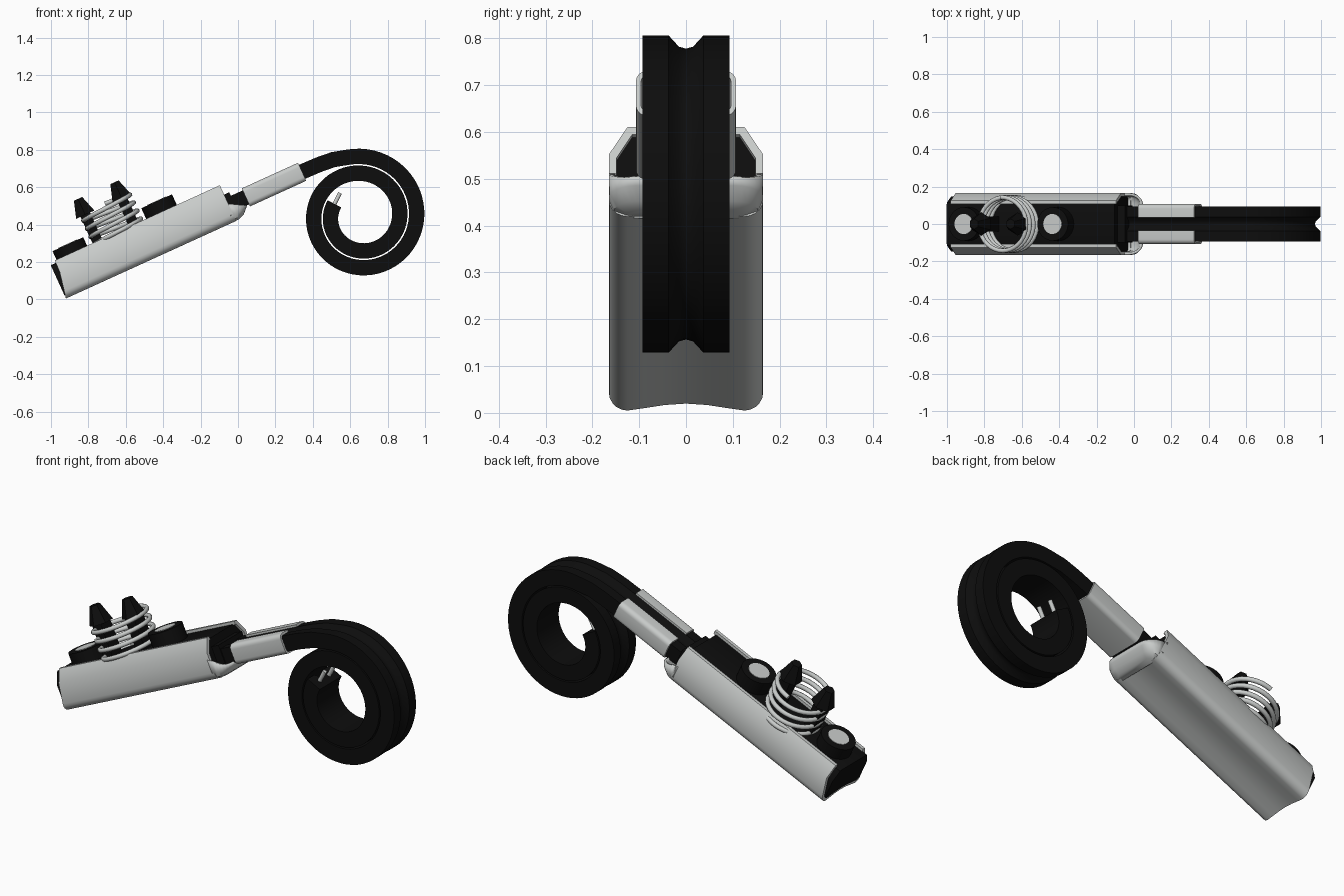
import bpy, bmesh, math
from mathutils import Matrix, Vector

cube = bpy.data.objects.get("Cube")
if cube:
    bpy.data.objects.remove(cube, do_unlink=True)

TILT = math.radians(24.5)
# Slanted frame: u runs along the body, v rises out of it
BODY = Matrix.Translation((-0.92, 0, 0.005)) @ Matrix.Rotation(-TILT, 4, 'Y')


def material(name, color):
    m = bpy.data.materials.new(name)
    m.use_nodes = True
    m.diffuse_color = color
    m.node_tree.nodes["Principled BSDF"].inputs["Base Color"].default_value = color
    return m


BLACK = material("black rubber", (0.004, 0.004, 0.004, 1))
GREY = material("pale grey metal", (0.58, 0.6, 0.59, 1))


def finish(name, bm, mat, matrix=BODY, angle=35):
    bmesh.ops.recalc_face_normals(bm, faces=bm.faces)
    me = bpy.data.meshes.new(name)
    bm.to_mesh(me)
    bm.free()
    me.transform(matrix)
    me.materials.append(mat)
    ob = bpy.data.objects.new(name, me)
    bpy.context.collection.objects.link(ob)
    bpy.ops.object.select_all(action='DESELECT')
    ob.select_set(True)
    bpy.context.view_layer.objects.active = ob
    bpy.ops.object.shade_smooth_by_angle(angle=math.radians(angle))
    return ob


def loft(name, rings, mat, matrix=BODY, angle=35):
    """Skin closed rings of points and cap both ends."""
    bm = bmesh.new()
    vs = [[bm.verts.new(p) for p in r] for r in rings]
    n = len(rings[0])
    for a, b in zip(vs, vs[1:]):
        for i in range(n):
            j = (i + 1) % n
            bm.faces.new((a[i], a[j], b[j], b[i]))
    bm.faces.new(vs[0])
    bm.faces.new(vs[-1])
    return finish(name, bm, mat, matrix, angle)


def mirrored(half):
    """Complete a (y, v) half section, listed from the +y side to y = 0."""
    return half + [(-y, v) for y, v in reversed(half) if y > 0]


def cylinder(name, u, v0, v1, r0, r1, mat, sides=32, y=0):
    bm = bmesh.new()
    m = Matrix.Translation((u, y, (v0 + v1) / 2))
    bmesh.ops.create_cone(bm, cap_ends=True, segments=sides, radius1=r0,
                          radius2=r1, depth=v1 - v0, matrix=m)
    return finish(name, bm, mat)


def box(name, u, y, v, mat):
    bm = bmesh.new()
    size = Matrix.Diagonal((u[1] - u[0], y[1] - y[0], v[1] - v[0], 1))
    mid = Matrix.Translation((sum(u) / 2, sum(y) / 2, sum(v) / 2))
    bmesh.ops.create_cube(bm, size=1, matrix=mid @ size)
    return finish(name, bm, mat)


def arc(cy, cv, r, a0, a1, n=5):
    return [(cy + r * math.cos(math.radians(a0 + (a1 - a0) * i / n)),
             cv + r * math.sin(math.radians(a0 + (a1 - a0) * i / n)))
            for i in range(n + 1)]


# Metal channel with folded lips and a hollowed underside
outer = [(0.107, 0.21), (0.125, 0.21), (0.165, 0.145)] + arc(0.125, 0.04, 0.04, 0, -90)
outer += [(0.09, 0.005), (0.045, 0.012), (0, 0.015)]
inner = [(0.107, 0.192), (0.115, 0.192), (0.148, 0.138)] + arc(0.123, 0.043, 0.025, 0, -90)
inner += [(0.09, 0.023), (0.045, 0.03), (0, 0.033)]
section = mirrored(outer) + mirrored(inner)[::-1]
loft("channel", [[(0.2 * min(v, 0.15), y, v) for y, v in section],
                 [(1.0, y, v) for y, v in section]], GREY)

# Rubber core inside the channel
core = mirrored([(0.105, 0.196)] + inner[1:])
loft("channel_core", [[(u, y, v) for y, v in core] for u in (0.0, 0.985)], BLACK)

# Rounded tongue closing the lower end of the channel
def tongue_ring(end, w, r, v=None):
    corner = arc(end - r, w - r, r, 90, 0, 6)
    half = [(0.985, w)] + corner
    pts = half + [(u, -y) for u, y in reversed(half)]
    return [(u, y, 0.11 - 0.58 * (u - 0.985) if v is None else v) for u, y in pts]


bm = bmesh.new()
rings = [tongue_ring(1.02, 0.125, 0.03, 0.002), tongue_ring(1.05, 0.154, 0.05, 0.013),
         tongue_ring(1.075, 0.165, 0.06, 0.038), tongue_ring(1.088, 0.165, 0.065)]
vs = [[bm.verts.new(p) for p in r] for r in rings]
bm.faces.new(vs[0])
for a, b in zip(vs, vs[1:]):
    for i in range(len(a) - 1):
        bm.faces.new((a[i], a[i + 1], b[i + 1], b[i]))
tongue = finish("channel_tongue", bm, GREY)
mod = tongue.modifiers.new("thickness", 'SOLIDIFY')
mod.thickness = 0.014
mod.offset = -1

# Neck joining the channel core to the strap
box("neck", (0.97, 1.03), (-0.1, 0.1), (0.06, 0.155), BLACK)

# Slotted metal sleeve around the strap
s_out = [(0.035, 0.146)] + arc(0.082, 0.121, 0.025, 90, 0) + arc(0.082, 0.065, 0.025, 0, -90) + [(0, 0.04)]
s_in = [(0.035, 0.135)] + arc(0.082, 0.121, 0.014, 90, 0) + arc(0.082, 0.065, 0.014, 0, -90) + [(0, 0.051)]
section = mirrored(s_out) + mirrored(s_in)[::-1]
loft("sleeve", [[(u, y, v) for y, v in section] for u in (1.1, 1.43)], GREY)

# Grooved strap: straight through the sleeve, then wound into a spiral
path = [(BODY @ Vector((u, 0, 0.093))).xz for u in (1.0, 1.15, 1.3, 1.42)]
path += [Vector((0.43, 0.72)), Vector((0.51, 0.748))]
CENTRE = Vector((0.6575, 0.445))
STEPS = 110
for i in range(STEPS + 1):
    deg = 103 - 668 * i / STEPS
    r = 0.32 - 0.09 * (90 - deg) / 360
    a = math.radians(deg)
    path.append(CENTRE + r * Vector((math.cos(a), math.sin(a))))
strap = mirrored([(0.093, 0.041), (0.037, 0.041), (0.015, 0.017), (0, 0.013)])
strap += [(-0.093, -0.041), (0.093, -0.041)]
rings = []
for i, p in enumerate(path):
    t = (path[min(i + 1, len(path) - 1)] - path[max(i - 1, 0)]).normalized()
    n = Vector((-t.y, t.x))
    rings.append([(p.x + n.x * h, y, p.y + n.y * h) for y, h in strap])
loft("strap", rings, BLACK, Matrix.Identity(4))

# Contact pins at the inner end of the strap
tail = (path[-1] - path[-2]).normalized()
for side, y in (("left", -0.04), ("right", 0.04)):
    bm = bmesh.new()
    mid = path[-1] + tail * 0.025
    turn = Vector((tail.x, 0, tail.y)).to_track_quat('Z', 'Y').to_matrix().to_4x4()
    bmesh.ops.create_cone(bm, cap_ends=True, segments=12, radius1=0.011, radius2=0.011,
                          depth=0.08, matrix=Matrix.Translation((mid.x, y, mid.y)) @ turn)
    finish("contact_pin_" + side, bm, GREY, Matrix.Identity(4))

# Two round buttons with metal caps
for end, u, top in (("rear", 0.13, 0.26), ("front", 0.657, 0.272)):
    cylinder(end + "_button", u, 0.17, top, 0.09, 0.09, BLACK)
    cylinder(end + "_button_cap", u, top - 0.01, top + 0.003, 0.054, 0.054, GREY)

# Pair of posts with tapered heads
for end, u, w in (("rear", 0.28, 0.028), ("front", 0.494, 0.028)):
    box(end + "_post", (u - w, u + w), (-0.04, 0.04), (0.17, 0.38), BLACK)
    cylinder(end + "_post_head", u, 0.365, 0.458, 0.062, 0.028, BLACK, 6)

# Coil spring around the posts
TURNS, PER = 4.25, 36
wire = []
WIRE = 0.012
for i in range(int(TURNS * PER) + 1):
    a = 2 * math.pi * i / PER
    c, s, v = math.cos(a), math.sin(a), 0.175 + 0.2 * i / (TURNS * PER)
    wire.append([(0.4 + c * (0.143 + WIRE * p), s * (0.143 + WIRE * p), v + WIRE * q)
                 for p, q in arc(0, 0, 1, 0, 315, 7)])
loft("spring", wire, GREY, angle=60)
